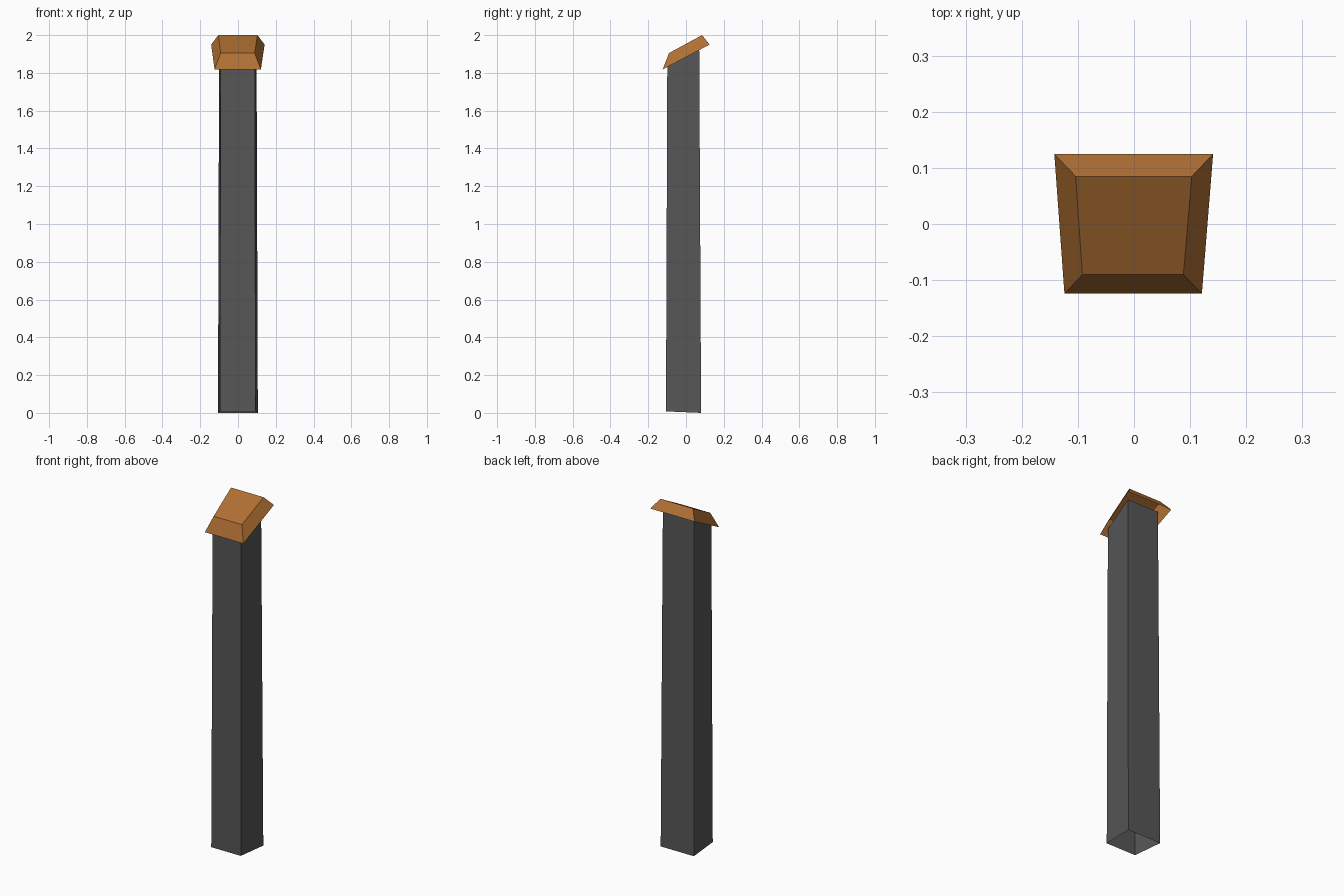
import bpy
import bmesh

if "Cube" in bpy.data.objects:
    bpy.data.objects.remove(bpy.data.objects["Cube"])


def material(name, color):
    mat = bpy.data.materials.new(name)
    mat.diffuse_color = (*color, 1.0)
    mat.use_nodes = True
    mat.node_tree.nodes["Principled BSDF"].inputs["Base Color"].default_value = mat.diffuse_color
    return mat


def loft(name, lower, upper, mat, close_top):
    """Join two four-cornered rings with side walls, open underneath."""
    bm = bmesh.new()
    a = [bm.verts.new(p) for p in lower]
    b = [bm.verts.new(p) for p in upper]
    for i in range(4):
        j = (i + 1) % 4
        bm.faces.new((a[i], a[j], b[j], b[i]))
    if close_top:
        bm.faces.new(b)
    mesh = bpy.data.meshes.new(name)
    bm.to_mesh(mesh)
    bm.free()
    mesh.materials.append(mat)
    obj = bpy.data.objects.new(name, mesh)
    bpy.context.collection.objects.link(obj)
    return obj


def ring(front, back):
    """Corners from (left x, right x, y, z) of the front and back edges."""
    (fl, fr, fy, fz), (bl, br, by, bz) = front, back
    return [(fl, fy, fz), (fr, fy, fz), (br, by, bz), (bl, by, bz)]


grey = material("dark grey", (0.095, 0.095, 0.095))
brown = material("warm brown", (0.43, 0.16, 0.033))

# Slightly tapered hollow post, its top cut on a slope inside the cap
loft("post",
     ring((-0.096, 0.092, -0.106, 0.008), (-0.106, 0.105, 0.08, 0.0)),
     ring((-0.092, 0.09, -0.099, 1.85), (-0.1, 0.098, 0.07, 1.945)),
     grey, False)

# Sloping cap with bevelled sides, open underneath
loft("cap",
     ring((-0.124, 0.121, -0.124, 1.818), (-0.142, 0.141, 0.125, 1.95)),
     ring((-0.092, 0.088, -0.09, 1.905), (-0.104, 0.103, 0.085, 2.0)),
     brown, True)
